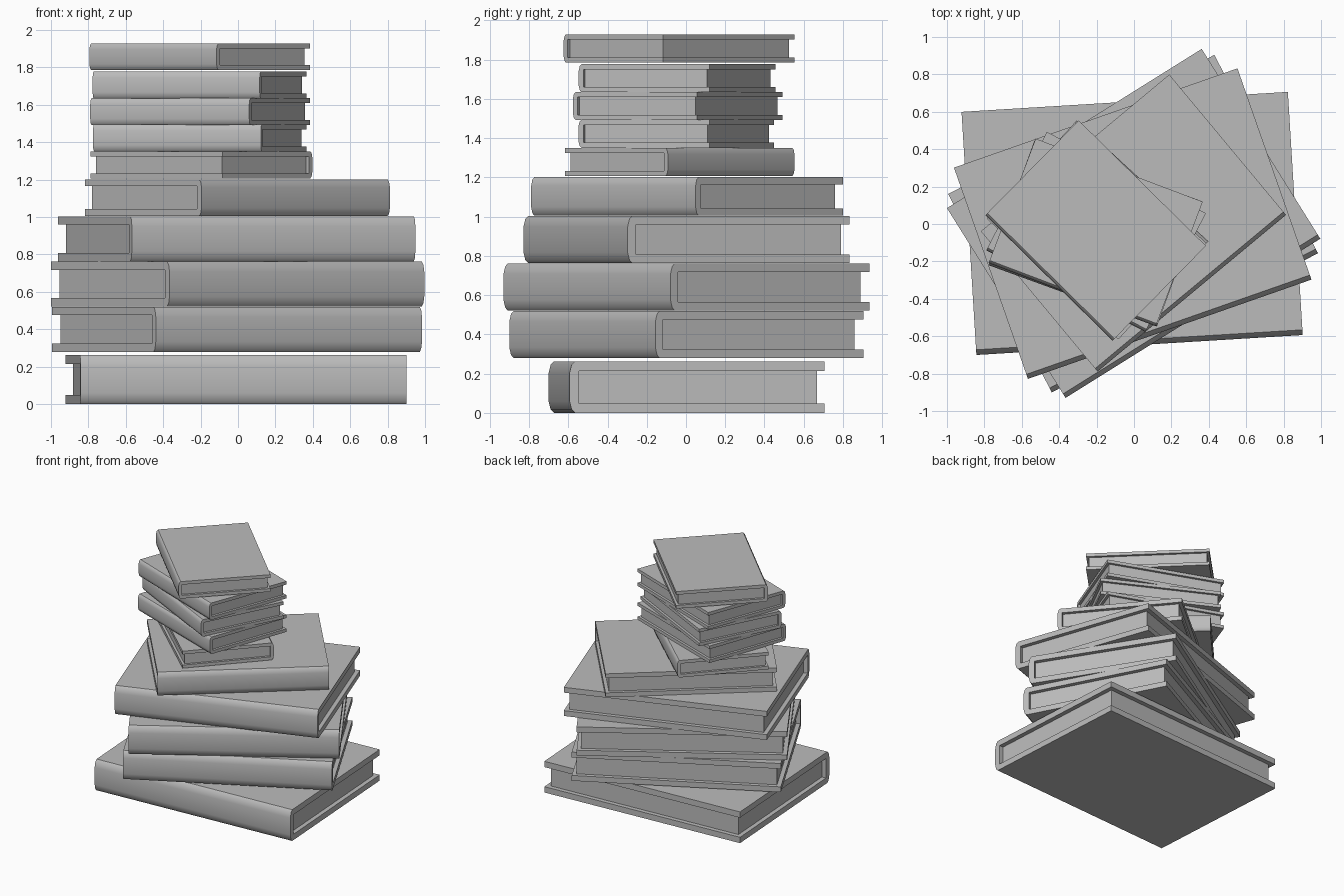
import bpy, bmesh
from math import radians
from mathutils import Matrix

if "Cube" in bpy.data.objects:
    bpy.data.objects.remove(bpy.data.objects["Cube"], do_unlink=True)

grey = bpy.data.materials.new("plain_grey")
grey.use_nodes = True
colour = (0.5, 0.5, 0.5, 1)
grey.diffuse_color = colour
grey.node_tree.nodes["Principled BSDF"].inputs["Base Color"].default_value = colour

# Proportions of a book whose spine is one unit long
DEPTH, HEIGHT, BOARD, RECESS = 0.745, 0.15, 0.028, 0.021
SPINE_ROUND = [(0.016, 0), (0.006, 0.01), (0, 0.034)]


def add_object(name, bm, place):
    bmesh.ops.recalc_face_normals(bm, faces=bm.faces)
    mesh = bpy.data.meshes.new(name)
    bm.to_mesh(mesh)
    bm.free()
    mesh.materials.append(grey)
    obj = bpy.data.objects.new(name, mesh)
    bpy.context.collection.objects.link(obj)
    obj.matrix_world = place
    return obj


def cover(name, place):
    # C-shaped section, rounded at the spine, extruded along the spine
    front, back = -DEPTH / 2, DEPTH / 2
    inner = front + BOARD
    section = [(front + y, z) for y, z in SPINE_ROUND]
    section += [(front + y, HEIGHT - z) for y, z in reversed(SPINE_ROUND)]
    section += [(back, HEIGHT), (back, HEIGHT - BOARD), (inner, HEIGHT - BOARD),
                (inner, BOARD), (back, BOARD), (back, 0)]
    bm = bmesh.new()
    face = bm.faces.new([bm.verts.new((-0.5, y, z)) for y, z in section])
    ext = bmesh.ops.extrude_face_region(bm, geom=[face], use_keep_orig=True)
    verts = [g for g in ext["geom"] if isinstance(g, bmesh.types.BMVert)]
    bmesh.ops.translate(bm, verts=verts, vec=(1, 0, 0))
    obj = add_object(name, bm, place)
    bpy.ops.object.select_all(action="DESELECT")
    obj.select_set(True)
    bpy.context.view_layer.objects.active = obj
    bpy.ops.object.shade_smooth_by_angle(angle=radians(35))


def pages(name, place):
    # Paper block, slightly sunk into the cover
    sink = 0.003
    low, high = -DEPTH / 2 + BOARD - sink, DEPTH / 2 - RECESS
    size = (1 - 2 * RECESS, high - low, HEIGHT - 2 * BOARD + 2 * sink)
    bm = bmesh.new()
    bmesh.ops.create_cube(bm, size=1)
    bmesh.ops.scale(bm, verts=bm.verts, vec=size)
    bmesh.ops.translate(bm, verts=bm.verts, vec=(0, (low + high) / 2, HEIGHT / 2))
    add_object(name, bm, place)


# Stack from the bottom up: spine length, turn in degrees, x, y, base height
stack = [
    (1.748, 3.5, -0.01, 0.003, 0),
    (1.606, 27.6, -0.005, 0.002, 0.279),
    (1.606, 32, -0.002, 0.003, 0.521),
    (1.606, 19.3, -0.007, 0.002, 0.763),
    (1.31, 39.75, -0.003, 0.005, 1.005),
    (0.955, 137.5, -0.195, -0.032, 1.207),
    (0.955, -20, -0.205, -0.05, 1.351),
    (0.955, -27.1, -0.203, -0.042, 1.492),
    (0.955, -20.7, -0.205, -0.045, 1.634),
    (0.955, -44.6, -0.205, -0.035, 1.785),
]
for i, (length, turn, x, y, z) in enumerate(stack, 1):
    place = (Matrix.Translation((x, y, z)) @ Matrix.Rotation(radians(turn), 4, "Z")
             @ Matrix.Scale(length, 4))
    cover(f"book_cover_{i}", place)
    pages(f"book_pages_{i}", place)
